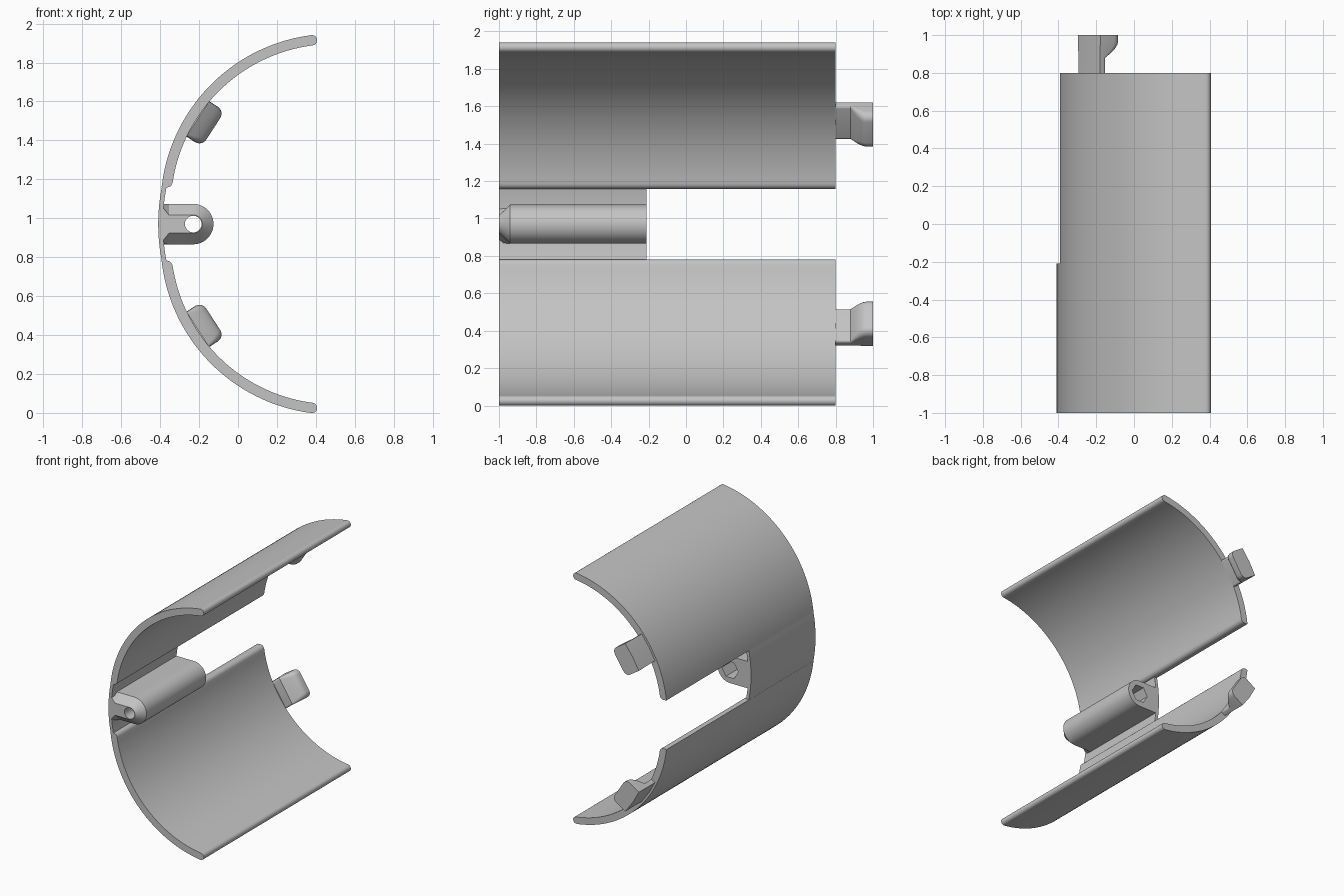
import bpy, bmesh
from math import sin, cos, radians, pi

cube = bpy.data.objects.get("Cube")
if cube:
    bpy.data.objects.remove(cube, do_unlink=True)

grey = bpy.data.materials.new("plain grey")
grey.use_nodes = True
grey.diffuse_color = (0.55, 0.55, 0.55, 1)
grey.node_tree.nodes["Principled BSDF"].inputs["Base Color"].default_value = (0.55, 0.55, 0.55, 1)

MID = 0.97               # height of the symmetry plane
CX, CZ = 0.49, 1.06      # centre of the upper shell arc
R_OUT, R_IN = 0.888, 0.835


def loft(name, rings, flip=False):
    """Skin a list of (y, [(x, z), ...]) sections into a closed solid."""
    bm = bmesh.new()
    loops = []
    for y, pts in rings:
        loops.append([bm.verts.new((x, y, 2 * MID - z if flip else z)) for x, z in pts])
    n = len(loops[0])
    for a, b in zip(loops, loops[1:]):
        for i in range(n):
            j = (i + 1) % n
            bm.faces.new((a[i], a[j], b[j], b[i]))
    bm.faces.new(loops[0])
    bm.faces.new(loops[-1])
    bmesh.ops.recalc_face_normals(bm, faces=bm.faces)
    mesh = bpy.data.meshes.new(name)
    bm.to_mesh(mesh)
    bm.free()
    mesh.materials.append(grey)
    ob = bpy.data.objects.new(name, mesh)
    bpy.context.collection.objects.link(ob)
    return ob


def activate(ob):
    bpy.ops.object.select_all(action='DESELECT')
    ob.select_set(True)
    bpy.context.view_layer.objects.active = ob


def smooth(ob):
    activate(ob)
    bpy.ops.object.shade_smooth_by_angle(angle=radians(30))


def arc(cx, cz, r, start, end, steps):
    out = []
    for i in range(steps + 1):
        a = radians(start + (end - start) * i / steps)
        out.append((cx + r * cos(a), cz + r * sin(a)))
    return out


# Shell section: outer arc, filleted slot edge, inner arc, rounded tip
def shell_section():
    tip, slot, fillet = 97.3, 173.5, 0.032
    rm, rt = (R_OUT + R_IN) / 2, (R_OUT - R_IN) / 2
    pts = arc(CX, CZ, R_OUT, tip, slot, 40)
    rf = R_IN + fillet
    af = slot - fillet / rf * 180 / pi
    fx, fz = CX + rf * cos(radians(af)), CZ + rf * sin(radians(af))
    pts += arc(fx, fz, fillet, af + 90, af + 180, 6)
    pts += arc(CX, CZ, R_IN, af, tip, 40)[1:]
    tx, tz = CX + rm * cos(radians(tip)), CZ + rm * sin(radians(tip))
    pts += arc(tx, tz, rt, tip - 180, tip, 10)[1:-1]
    return pts


# Clip section in the radial frame; inner is the radial depth it reaches
def clip_section(inner, half):
    a = radians(147.1)
    outer = 0.866
    c = min(0.042, (outer - inner) * 0.35)
    local = [(half, outer), (0, outer + 0.007), (-half, outer)]
    local += arc(-half + c, inner + c, c, 180, 270, 6)
    local += arc(half - c, inner + c, c, 270, 360, 6)
    return [(CX + r * cos(a) + u * sin(a), CZ + r * sin(a) - u * cos(a)) for u, r in local]


section = shell_section()
for side, flip in (("upper", False), ("lower", True)):
    smooth(loft(side + "_shell", [(-1, section), (0.8, section)], flip))
    # Hooked clip: straight stem, then a curved ramp to the full-depth head
    rings = [(0.8, clip_section(0.828, 0.106)), (0.88, clip_section(0.828, 0.106))]
    for i in range(1, 7):
        t = i / 6
        depth = 0.828 - 0.093 * sin(t * pi / 2)
        rings.append((0.88 + 0.085 * t, clip_section(depth, 0.106 + 0.002 * t)))
    rings.append((1.0, clip_section(0.735, 0.108)))
    smooth(loft(side + "_clip", rings, flip))

# Thin strip bridging the slot between the two shells
span = 11.3
strip = arc(0.58, MID, 0.99, 180 - span, 180 + span, 14)
strip += arc(0.58, MID, 0.966, 180 + span, 180 - span, 14)
smooth(loft("bridge_strip", [(-1, strip), (-0.21, strip)]))


# Screw boss with a tapered nose
def boss_section(half, foot):
    return ([(-0.398, MID - foot), (-0.355, MID - half)]
            + arc(-0.23, MID, half, -90, 90, 24)
            + [(-0.355, MID + half), (-0.398, MID + foot)])


full = boss_section(0.104, 0.104)
boss = loft("screw_boss", [(-1, boss_section(0.047, 0.1)), (-0.94, full), (-0.21, full)])


# Round through hole and hexagonal nut pocket
def bore(sides, radius, y0, y1):
    ring = arc(-0.23, MID, radius, 0, 360, sides)[:-1]
    cutter = loft("bore_cutter", [(y0, ring), (y1, ring)])
    cutter.hide_render = True
    mod = boss.modifiers.new("bore", 'BOOLEAN')
    mod.operation = 'DIFFERENCE'
    mod.solver = 'EXACT'
    mod.object = cutter
    activate(boss)
    bpy.ops.object.modifier_apply(modifier=mod.name)
    bpy.data.objects.remove(cutter, do_unlink=True)


bore(24, 0.043, -1.1, -0.1)
bore(6, 0.07, -0.36, -0.1)
smooth(boss)
